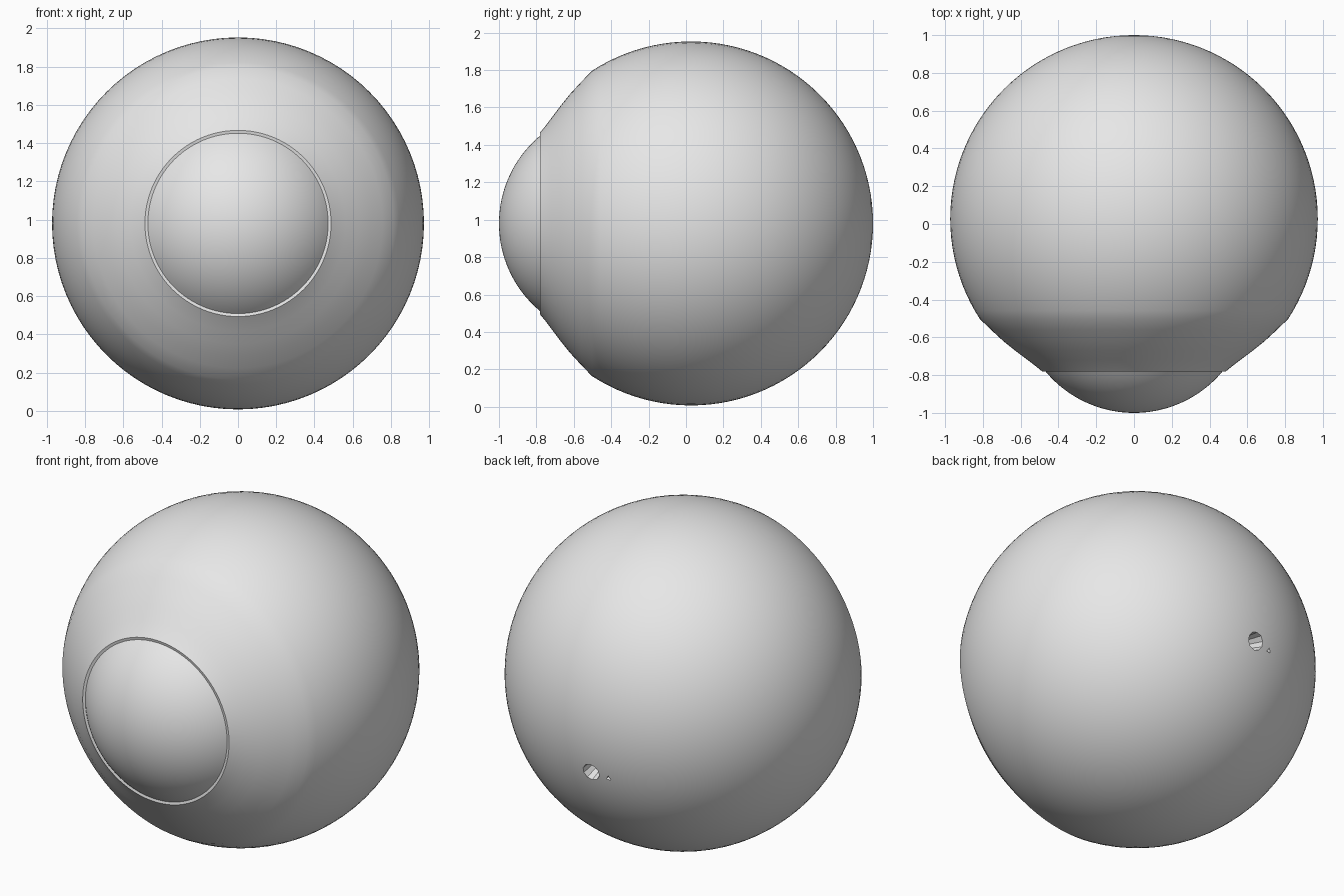
import bpy, bmesh, math
from mathutils import Vector

if "Cube" in bpy.data.objects:
    bpy.data.objects.remove(bpy.data.objects["Cube"])

CZ = 0.98           # height of the eye axis
CY, R = 0.027, 0.973  # globe centre and radius

grey = bpy.data.materials.new("light_grey")
grey.diffuse_color = (0.8, 0.8, 0.8, 1)
grey.use_nodes = True
grey.node_tree.nodes["Principled BSDF"].inputs["Base Color"].default_value = grey.diffuse_color


def lathe(name, profile, segs=96):
    """Revolve (y, radius) points around the front-back axis."""
    bm = bmesh.new()
    rings = []
    for y, r in profile:
        if r < 1e-5:
            rings.append([bm.verts.new((0, y, CZ))])
        else:
            rings.append([bm.verts.new((r * math.cos(2 * math.pi * i / segs), y,
                                        CZ + r * math.sin(2 * math.pi * i / segs)))
                          for i in range(segs)])
    for a, b in zip(rings, rings[1:]):
        for i in range(segs):
            j = (i + 1) % segs
            vs = [a[i % len(a)], a[j % len(a)], b[j % len(b)], b[i % len(b)]]
            bm.faces.new(list(dict.fromkeys(vs)))
    bmesh.ops.recalc_face_normals(bm, faces=bm.faces)
    me = bpy.data.meshes.new(name)
    bm.to_mesh(me)
    bm.free()
    ob = bpy.data.objects.new(name, me)
    bpy.context.collection.objects.link(ob)
    me.materials.append(grey)
    return ob


def cutter(name, point, r_in, r_out, depth, sides):
    """Tapered cutter pointing into the globe at the given surface point."""
    out = (Vector(point) - Vector((0, CY, CZ))).normalized()
    bpy.ops.mesh.primitive_cone_add(vertices=sides, radius1=r_in, radius2=r_out, depth=depth,
                                    location=Vector((0, CY, CZ)) + out * R,
                                    rotation=out.to_track_quat('Z', 'Y').to_euler())
    ob = bpy.context.object
    ob.name = name
    ob.data.materials.append(grey)
    ob.hide_render = True
    return ob


# globe: sphere that narrows to a socket at the front
arc = [(CY + R * math.cos(math.radians(a)), R * math.sin(math.radians(a)))
       for a in range(0, 124, 3)]
arc[0] = (CY + R, 0)
front = [(-0.56, 0.757), (-0.62, 0.692), (-0.67, 0.63), (-0.72, 0.563), (-0.755, 0.517),
         (-0.78, 0.487), (-0.776, 0.468), (-0.745, 0.455), (-0.73, 0)]
globe = lathe("eye_globe", arc + front)

# nerve opening at the back and the small nick beside it
cutters = [cutter("nerve_hole_cutter", (-0.05, CY + 0.945, CZ - 0.22), 0.04, 0.064, 0.2, 10),
           cutter("nick_cutter", (-0.155, CY + 0.93, CZ - 0.235), 0.012, 0.022, 0.04, 3)]
for c in cutters:
    m = globe.modifiers.new(c.name, 'BOOLEAN')
    m.object = c
    m.operation = 'DIFFERENCE'
    m.solver = 'EXACT'
    bpy.context.view_layer.objects.active = globe
    bpy.ops.object.modifier_apply(modifier=m.name)
for c in cutters:
    bpy.data.objects.remove(c, do_unlink=True)

# cornea: shallow dome seated in the socket
edge, depth = 0.474, 0.226
rad = (edge ** 2 + depth ** 2) / (2 * depth)
half = math.asin(edge / rad)
dome = [(-1.0 + rad * (1 - math.cos(half * i / 20)), rad * math.sin(half * i / 20))
        for i in range(21)]
cornea = lathe("cornea", dome + [(-0.74, 0.462)])

for ob in (globe, cornea):
    bpy.ops.object.select_all(action='DESELECT')
    ob.select_set(True)
    bpy.context.view_layer.objects.active = ob
    bpy.ops.object.shade_smooth_by_angle(angle=math.radians(35))
